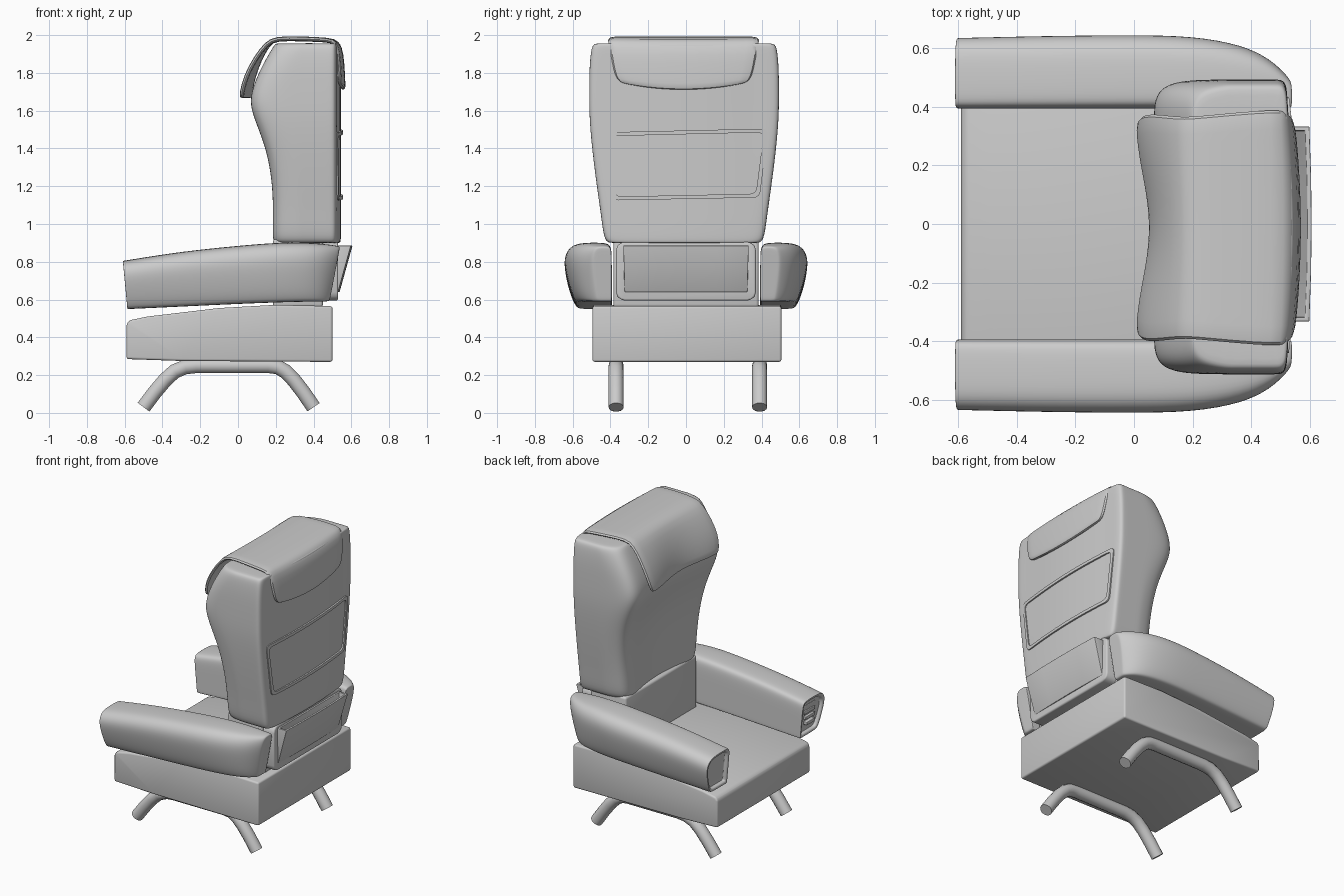
import bpy, bmesh
from math import radians, sin, cos, pi
from mathutils import Vector

if "Cube" in bpy.data.objects:
    bpy.data.objects.remove(bpy.data.objects["Cube"])


def finish(o, angle=35):
    bpy.ops.object.select_all(action='DESELECT')
    o.select_set(True)
    bpy.context.view_layer.objects.active = o
    bpy.ops.object.convert(target='MESH')
    bpy.ops.object.shade_smooth_by_angle(angle=radians(angle))
    return bpy.context.view_layer.objects.active


def loft(name, rings, sub=0, bevel=0, caps=True, loop=False, closed=True, thick=0):
    """Skin a list of equal-length rings of 3D points."""
    bm = bmesh.new()
    vs = [[bm.verts.new(p) for p in r] for r in rings]
    n = len(vs[0])
    for a, b in zip(vs, vs[1:] + ([vs[0]] if loop else [])):
        for i in range(n if closed else n - 1):
            j = (i + 1) % n
            bm.faces.new((a[i], a[j], b[j], b[i]))
    if caps:
        bm.faces.new(vs[0])
        bm.faces.new(vs[-1])
    bmesh.ops.recalc_face_normals(bm, faces=bm.faces)
    me = bpy.data.meshes.new(name)
    bm.to_mesh(me)
    bm.free()
    o = bpy.data.objects.new(name, me)
    bpy.context.collection.objects.link(o)
    if thick:
        m = o.modifiers.new("thick", 'SOLIDIFY')
        m.thickness, m.offset = thick, 0
    if bevel:
        m = o.modifiers.new("bevel", 'BEVEL')
        m.width, m.segments = bevel, 3
    if sub:
        m = o.modifiers.new("sub", 'SUBSURF')
        m.levels = m.render_levels = sub
    return finish(o)


# seat block: side profile pulled across the width
seat = [(-.59, .285), (-.3, .275), (.5, .27), (.5, .565), (.2, .572), (-.1, .555),
        (-.48, .51), (-.575, .49), (-.59, .47)]
loft("seat", [[(x, y, z) for x, z in seat] for y in (-.495, .505)], bevel=.012)

# bent tube legs
path = [(-.5, .03), (-.44, .11), (-.385, .175), (-.335, .22), (-.28, .243), (-.22, .25),
        (.16, .25), (.21, .243), (.25, .22), (.295, .175), (.345, .11), (.4, .03)]
for name, y in (("leg_left", .39), ("leg_right", -.37)):
    cu = bpy.data.curves.new(name, 'CURVE')
    cu.dimensions = '3D'
    cu.bevel_depth, cu.bevel_resolution, cu.use_fill_caps = .04, 5, True
    sp = cu.splines.new('POLY')
    sp.points.add(len(path) - 1)
    for p, (x, z) in zip(sp.points, path):
        p.co = (x, y, z, 1)
    o = bpy.data.objects.new(name, cu)
    bpy.context.collection.objects.link(o)
    finish(o)

# armrests: cross-section (across, up) swept along x, with a recessed front end
section = [(0, 0), (0, .07), (0, .5), (0, .85), (.04, .96), (.15, 1), (.6, 1), (.86, .97),
           (1, .82), (1, .6), (.87, .2), (.78, .05), (.72, 0), (.4, 0), (.06, 0)]
# x at top, x at bottom, outer y, top z, bottom z, scale
arm = [(-.585, -.56, .635, .805, .55, .78), (-.588, -.563, .635, .805, .55, .81),
       (-.608, -.583, .635, .805, .55, .85), (-.61, -.585, .635, .805, .55, .96),
       (-.61, -.587, .635, .805, .55, 1), (-.59, -.57, .635, .808, .55, 1),
       (-.3, -.3, .642, .855, .563, 1), (0, 0, .645, .885, .577, 1), (.2, .2, .642, .902, .585, 1),
       (.37, .36, .612, .902, .589, 1), (.47, .44, .565, .893, .59, 1),
       (.525, .475, .515, .885, .59, 1), (.54, .485, .495, .88, .595, 1), (.54, .487, .49, .88, .6, .9)]
for name, s in (("armrest_left", 1), ("armrest_right", -1)):
    rings = []
    for xt, xb, yo, zt, zb, k in arm:
        ring = []
        for u, t in section:
            u, t = .45 + (u - .45) * k, .5 + (t - .5) * k
            ring.append((xb + (xt - xb) * t, s * (.393 + (yo - .393) * u), zb + (zt - zb) * t))
        rings.append(ring)
    loft(name, rings, sub=2)

# control slats in the end of one armrest
for i in range(4):
    z, x = .63 + i * .037, -.582 + i * .004
    w = .045 + i * .006
    loft(f"armrest_control_{i + 1}",
         [[(x + dx, -.5 + a * w, z + b * .011) for a, b in ((-1, -1), (1, -1), (1, 1), (-1, 1))]
          for dx in (-.012, .03)], bevel=.004)


def back_x(y):
    return .547 - .03 * (y / .45) ** 2


# backrest: plan outline stacked upward; z, half width, front x, scale
back = [(.9, .405, .185, .93), (.9, .41, .182, .98), (.925, .425, .178, 1), (1.05, .44, .18, 1),
        (1.2, .462, .178, 1), (1.38, .485, .15, 1), (1.53, .499, .092, 1), (1.63, .502, .056, 1),
        (1.72, .502, .07, 1), (1.83, .501, .118, 1), (1.93, .492, .175, 1),
        (1.955, .485, .19, .985), (1.957, .478, .2, .93)]
rings = []
for z, w, xf, k in back:
    half = [(back_x(.4 * w), .4 * w), (back_x(.8 * w), .8 * w), (.522, .96 * w), (.505, w),
            (.48, w), (.34, w), (xf + .13, w), (xf + .05, w - .015), (xf + .012, w - .05),
            (xf, w - .12), (xf + .025, w * .4)]
    plan = [(.547, 0)] + half + [(xf + .04, 0)] + [(x, -y) for x, y in reversed(half)]
    rings.append([(.36 + (x - .36) * k, y * k - .01, z) for x, y in plan])
loft("backrest", rings, sub=2)

# lower back that drops between the arms
low = []
for cy, cz, a0 in ((.325, .86, 0), (-.325, .86, 90), (-.325, .64, 180), (.325, .64, 270)):
    for a in (0, 30, 60, 90):
        a = radians(a0 + a)
        low.append((cy + .045 * cos(a), cz + .045 * sin(a)))
loft("lower_back", [[(x, y, z) for y, z in low] for x in (.2, .53)], bevel=.01)
loft("lumbar_fill", [[(x, y, z) for x, y in ((.185, -.385), (.45, -.385), (.45, .385), (.185, .385))]
                     for z in (.56, .92)], bevel=.015)

# headrest cover draped over the top: x, z, half width, hollow at the front, droop at the back
cover = [(.018, 1.665, .355, .045, 0), (.02, 1.7, .375, .045, 0), (.04, 1.78, .39, .04, 0),
         (.09, 1.875, .388, .025, 0), (.15, 1.955, .38, .01, 0), (.2, 1.983, .38, 0, 0),
         (.34, 1.98, .395, 0, 0), (.48, 1.975, .405, 0, 0), (.53, 1.962, .4, 0, 0),
         (.547, 1.9, .388, 0, 0), (.553, 1.81, .372, 0, .01), (.556, 1.765, .355, 0, .025),
         (.556, 1.745, .325, 0, .035)]
rings = []
for x, z, w, hollow, droop in cover:
    ring = []
    for j in range(-6, 7):
        v = j / 6
        bulge = -.02 * v * v if x > .5 else 0
        ring.append((x + hollow * cos(v * pi / 2) ** 2 + bulge, w * v - .013, z - droop * (1 - v * v)))
    rings.append(ring)
loft("headrest_cover", rings, sub=1, caps=False, closed=False, thick=.026)


# raised rim of the fold-down table on the back
def rounded_quad(corners, r=.035):
    pts = []
    n = len(corners)
    for i in range(n):
        p, c, q = (Vector(corners[(i + d) % n]) for d in (-1, 0, 1))
        a = c + (p - c).normalized() * r
        b = c + (q - c).normalized() * r
        end = q + (c - q).normalized() * r
        pts += [a * (1 - t) ** 2 + c * 2 * t * (1 - t) + b * t * t for t in (0, .25, .5, .75)]
        pts += [b.lerp(end, t / 8) for t in range(8)]
    return pts


outer = rounded_quad([(-.445, 1.485), (.435, 1.505), (.39, 1.14), (-.395, 1.125)])
inner = rounded_quad([(-.422, 1.465), (.412, 1.485), (.37, 1.16), (-.375, 1.145)])
rim = [[(back_x(y) + d, y, z) for y, z in line]
       for line, d in ((outer, -.02), (outer, .009), (inner, .009), (inner, -.02))]
loft("table_rim", rim, caps=False, loop=True)


# open pocket low on the back
def pocket_ring(x0, x1, w, z):
    return [(x0, -w, z), (x1, -w, z), (x1 + .006, -w * .5, z), (x1 + .008, 0, z),
            (x1 + .006, w * .5, z), (x1, w, z), (x0, w, z)]


loft("back_pocket", [pocket_ring(.5, .53, .325, .64), pocket_ring(.515, .598, .332, .885),
                     pocket_ring(.54, .583, .318, .885), pocket_ring(.535, .55, .318, .72)], bevel=.003)
